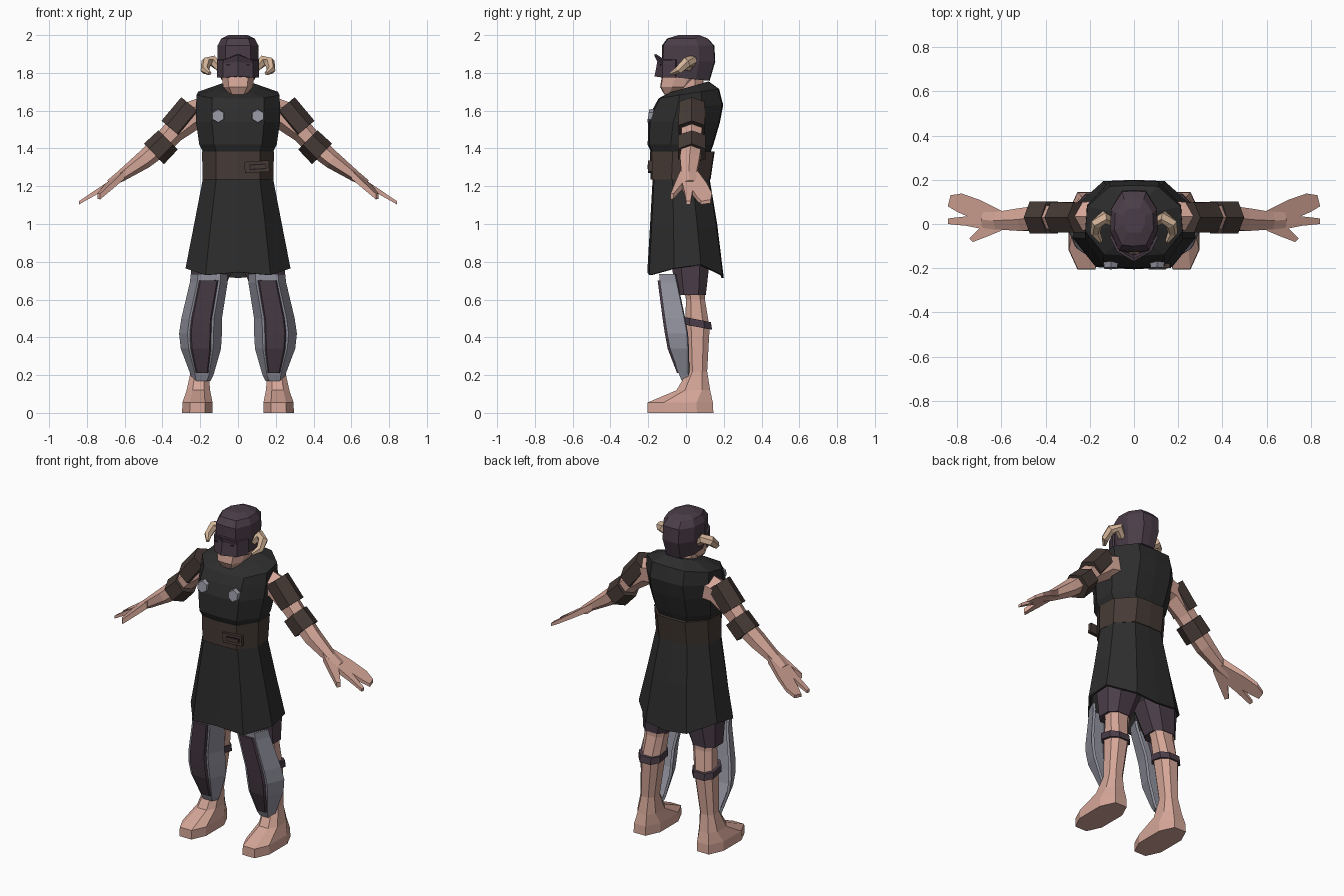
import bpy, bmesh, math
from mathutils import Vector

if "Cube" in bpy.data.objects:
    bpy.data.objects.remove(bpy.data.objects["Cube"])


def mat(name, r, g, b):
    m = bpy.data.materials.new(name)
    m.diffuse_color = (r, g, b, 1)
    m.use_nodes = True
    m.node_tree.nodes["Principled BSDF"].inputs["Base Color"].default_value = m.diffuse_color
    return m


CLOTH = mat("black_cloth", .026, .026, .026)
SKIN = mat("skin", .66, .38, .31)
LEATHER = mat("leather", .06, .042, .036)
PURPLE = mat("purple", .07, .047, .065)
STEEL = mat("steel", .3, .3, .36)
HORN = mat("horn", .66, .46, .32)
DARK = mat("slit", .015, .01, .015)


def finish(name, bm, material, mirror=False, solid=0):
    bmesh.ops.recalc_face_normals(bm, faces=bm.faces)
    me = bpy.data.meshes.new(name)
    bm.to_mesh(me)
    bm.free()
    ob = bpy.data.objects.new(name, me)
    bpy.context.collection.objects.link(ob)
    me.materials.append(material)
    if solid:
        s = ob.modifiers.new("Thickness", 'SOLIDIFY')
        s.thickness = solid
        s.offset = -1
    if mirror:
        ob.modifiers.new("Mirror", 'MIRROR').use_mirror_merge = False
    return ob


def loft(name, rings, material, closed=True, cap=True, **kw):
    bm = bmesh.new()
    rows = [[bm.verts.new(p) for p in r] for r in rings]
    n = len(rows[0])
    for a, b in zip(rows, rows[1:]):
        for i in range(n if closed else n - 1):
            j = (i + 1) % n
            bm.faces.new((a[i], a[j], b[j], b[i]))
    if cap and closed:
        bm.faces.new(rows[0])
        bm.faces.new(rows[-1])
    return finish(name, bm, material, **kw)


BODY = [(0, -1), (.62, -.95), (1, -.3), (.96, .4), (.5, .97), (0, 1)]


def body(z, rx, y0, y1, tilt=0, hem=None):
    """Ten-sided body section; tilt raises the back, hem sets a z per point."""
    pts = []
    for i, (x, y) in enumerate(BODY):
        zz = hem[i] if hem else z + tilt * y
        pts.append((x * rx, (y0 + y1) / 2 + y * (y1 - y0) / 2, zz))
    return pts + [(-x, y, z) for x, y, z in pts[-2:0:-1]]


OCT = [(.5, -1), (1, -.5), (1, .5), (.5, 1), (-.5, 1), (-1, .5), (-1, -.5), (-.5, -1)]


def octa(z, x0, x1, y0, y1, tilt=0):
    return [((x0 + x1) / 2 + x * (x1 - x0) / 2, (y0 + y1) / 2 + y * (y1 - y0) / 2,
             z + tilt * y) for x, y in OCT]


def tube(name, path, material, ref=(0, 1, 0), n=6):
    """path: (x, y, z, radius along ref, radius across)"""
    pts = [Vector(p[:3]) for p in path]
    rings = []
    for i, p in enumerate(path):
        d = (pts[min(i + 1, len(pts) - 1)] - pts[max(i - 1, 0)]).normalized()
        u = Vector(ref)
        u = (u - d * u.dot(d)).normalized()
        v = d.cross(u)
        rings.append([pts[i] + u * p[3] * math.cos(a) + v * p[4] * math.sin(a)
                      for a in [math.tau * (k + .5) / n for k in range(n)]])
    return loft(name, rings, material, mirror=True)


def box(name, loc, size, material, mirror=False, roll=0):
    bm = bmesh.new()
    bmesh.ops.create_cube(bm, size=1)
    c, s = math.cos(roll), math.sin(roll)
    for v in bm.verts:
        x, y, z = (v.co[i] * size[i] for i in range(3))
        v.co = Vector((x * c - z * s, y, x * s + z * c)) + Vector(loc)
    return finish(name, bm, material, mirror)


# Tunic: skirt, chest, belt and buckle
loft("tunic_skirt", [body(1.27, .18, -.175, .12), body(1.0, .232, -.19, .165),
                     body(0, .278, -.205, .2, hem=[.745, .73, .765, .785, .73, .715])],
     CLOTH, cap=False, solid=.012)
loft("tunic_chest", [body(1.38, .185, -.185, .13), body(1.42, .205, -.203, .145),
                     body(1.54, .222, -.2, .18), body(1.62, .222, -.175, .197, .01),
                     body(1.69, .22, -.145, .175, .025), body(1.725, .11, -.09, .12, .03)], CLOTH)
loft("belt", [body(1.235, .188, -.188, .13), body(1.385, .19, -.19, .152)], LEATHER)
box("buckle_plate", (.1, -.189, 1.303), (.13, .022, .06), LEATHER, roll=.06)
box("buckle_recess", (.105, -.198, 1.303), (.09, .008, .03), DARK, roll=.06)
box("buckle_tongue", (.105, -.2, 1.303), (.08, .01, .018), LEATHER, roll=.06)

# Chest studs
stud = []
for y, r in ((-.175, .038), (-.2, .034)):
    stud.append([(.105 + r * math.sin(k * math.pi / 3), y + .15 * r * math.cos(k * math.pi / 3),
                  1.572 + r * math.cos(k * math.pi / 3)) for k in range(6)])
loft("chest_stud", stud, STEEL, mirror=True)

# Neck and face
loft("neck", [body(1.62, .09, -.08, .1), body(1.69, .075, -.06, .095), body(1.79, .07, -.05, .09)], SKIN)
loft("face", [body(1.695, .05, -.115, -.02, .01), body(1.725, .078, -.137, .04),
              body(1.8, .09, -.125, .1)], SKIN)

# Helmet with pointed visor and eye slits
loft("helmet", [body(1.77, .092, -.12, .125, -.012), body(1.86, .108, -.128, .155),
                body(1.945, .108, -.127, .15), body(1.982, .088, -.1, .115),
                body(2.0, .05, -.04, .07)], PURPLE)
loft("visor", [[(-.1, -.05, z + dz), (-.07, -.115, z + dz), (0, y, z), (.07, -.115, z + dz), (.1, -.05, z + dz)]
               for z, dz, y in ((1.78, -.005, -.155), (1.86, -.01, -.14), (1.9, -.03, -.158))],
     PURPLE, closed=False, solid=.012)
box("eye_slit", (.042, -.128, 1.842), (.04, .02, .007), DARK, mirror=True, roll=.06)

# Curled horns
tube("horn", [(.095, .01, 1.825, .022, .022), (.135, .03, 1.865, .03, .03),
              (.168, .003, 1.855, .03, .028), (.175, -.04, 1.815, .023, .023),
              (.15, -.08, 1.797, .01, .01)], HORN, ref=(0, 1, -1))

# Arms and leather bands
tube("arm", [(.16, .035, 1.59, .08, .09), (.25, .035, 1.57, .07, .078), (.345, .03, 1.485, .062, .06),
             (.42, .03, 1.405, .06, .055), (.5, .02, 1.338, .06, .048), (.62, .015, 1.253, .045, .03),
             (.68, .02, 1.215, .05, .02)], SKIN)
tube("upper_arm_band", [(.245, .03, 1.625, .078, .072), (.35, .03, 1.5, .08, .072)], LEATHER)
tube("elbow_band", [(.37, .03, 1.445, .084, .072), (.445, .03, 1.371, .084, .076)], LEATHER)

# Mitten-like hand with a thumb, flat outline sloping down the arm
outline = [(.6, .06), (.7, .11), (.78, .138), (.83, .13), (.842, .08), (.8, .055), (.755, .035),
           (.842, .025), (.842, 0), (.76, -.008), (.7, -.02), (.745, -.065), (.73, -.082),
           (.66, -.055), (.6, -.03)]
rings = []
for side in (1, -1):
    rings.append([(x, y, 1.262 - .62 * (x - .6) - max(0, -y - .03) * .7
                   + side * (.022 - .055 * (x - .6))) for x, y in outline])
loft("hand", rings, SKIN, mirror=True)

# Legs with bare feet, shorts and calf straps
loft("leg", [octa(0, .135, .296, -.205, .145), octa(.055, .135, .294, -.203, .142),
             octa(.12, .148, .272, -.05, .128), octa(.22, .155, .25, .008, .112),
             octa(.45, .122, .242, -.005, .125), octa(.6, .1, .23, 0, .1),
             octa(.75, .06, .24, -.03, .105)], SKIN, mirror=True)
loft("shorts_leg", [octa(.625, .085, .245, -.05, .105), octa(.8, .012, .25, -.08, .125)],
     PURPLE, mirror=True)
loft("calf_strap", [octa(.455, .11, .255, -.02, .138, -.015), octa(.495, .11, .255, -.02, .132, -.015)],
     PURPLE, mirror=True)

# Greaves: steel rim plate with a purple panel in front
plate = [(.735, .055, .25, -.142, -.06), (.69, .055, .255, -.138, -.05), (.5, .085, .3, -.112, -.01),
         (.42, .085, .312, -.1, .005), (.34, .09, .303, -.085, .01), (.2, .13, .25, -.035, .012),
         (.17, .145, .242, -.022, .012)]


def greave_row(z, x0, x1, yf, yb, inset=0, push=0):
    w = x1 - x0
    k = .28 - inset * .4
    yi = yb + (yf - yb) * inset / .28
    return [(x0 + inset * w, yi - push, z), (x0 + (inset + k * .7) * w, yf - push, z),
            (x1 - (inset + k * .7) * w, yf - push, z), (x1 - inset * w, yi - push, z)]


loft("greave_rim", [greave_row(*r) for r in plate], STEEL, closed=False, mirror=True, solid=.015)
panel = [(.7,) + plate[1][1:]] + plate[2:5] + [(.21,) + plate[5][1:]]
loft("greave_panel", [greave_row(*r, inset=.12, push=.012) for r in panel], PURPLE,
     closed=False, mirror=True, solid=.012)
